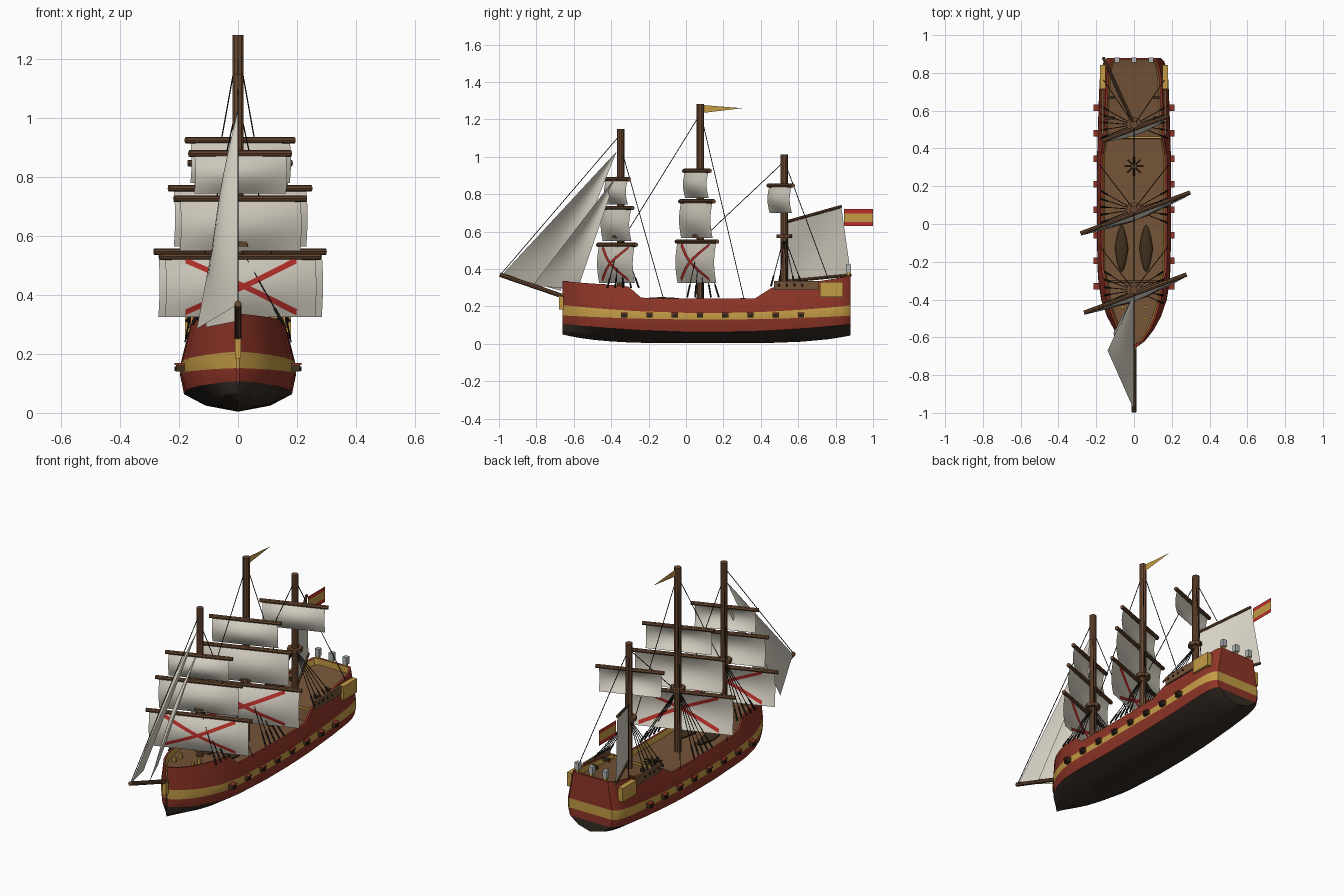
import bpy, bmesh, math
from mathutils import Vector as V, Matrix

cube = bpy.data.objects.get("Cube")
if cube:
    bpy.data.objects.remove(cube, do_unlink=True)


def material(name, *rgb):
    m = bpy.data.materials.new(name)
    m.use_nodes = True
    m.diffuse_color = (*rgb, 1)
    m.node_tree.nodes["Principled BSDF"].inputs["Base Color"].default_value = (*rgb, 1)
    return m


RED = material("hull red", .27, .035, .02)
GOLD = material("gold", .55, .33, .06)
TAR = material("tarred black", .035, .025, .018)
DECK = material("deck brown", .18, .09, .04)
WOOD = material("spar brown", .14, .065, .03)
SAIL = material("canvas", .7, .66, .57)
BRIGHT = material("bright red", .5, .03, .025)
GLASS = material("lantern grey", .42, .45, .45)
ROPE = material("rope dark", .015, .013, .012)
BOAT = material("boat brown", .05, .03, .013)


def finish(name, bm, mats, angle=35, weld=True):
    if weld:
        bmesh.ops.remove_doubles(bm, verts=bm.verts, dist=.0003)
        bmesh.ops.recalc_face_normals(bm, faces=bm.faces)
    me = bpy.data.meshes.new(name)
    bm.to_mesh(me)
    bm.free()
    for m in mats:
        me.materials.append(m)
    ob = bpy.data.objects.new(name, me)
    bpy.context.collection.objects.link(ob)
    bpy.ops.object.select_all(action='DESELECT')
    ob.select_set(True)
    bpy.context.view_layer.objects.active = ob
    bpy.ops.object.shade_smooth_by_angle(angle=math.radians(angle))
    return ob


def tube(bm, p, q, r, n=8, taper=1):
    p, q = V(p), V(q)
    rot = (q - p).to_track_quat('Z', 'Y').to_matrix().to_4x4()
    bmesh.ops.create_cone(bm, cap_ends=True, segments=n, radius1=r, radius2=r * taper,
                          depth=(q - p).length, matrix=Matrix.Translation((p + q) / 2) @ rot)


def box(bm, c, s):
    bmesh.ops.create_cube(bm, size=1, matrix=Matrix.Translation(c) @ Matrix.Diagonal((*s, 1)))


def tubes(name, mat, items, n=8):
    bm = bmesh.new()
    for p, q, r in items:
        tube(bm, p, q, r, n)
    return finish(name, bm, [mat], weld=False)


def boxes(name, mat, items):
    bm = bmesh.new()
    for c, s in items:
        box(bm, c, s)
    return finish(name, bm, [mat], weld=False)


# Hull: stations of (y, half width, rail height, deck height)
stations = [(-.66, .003, .337, .3), (-.62, .058, .332, .298), (-.56, .105, .327, .295),
            (-.49, .143, .322, .292), (-.4, .174, .315, .288), (-.31, .188, .307, .285),
            (-.3, .189, .3, .215), (-.24, .193, .247, .215), (0, .197, .242, .212),
            (.2, .197, .242, .212), (.37, .195, .244, .212), (.45, .193, .295, .215),
            (.46, .192, .3, .278), (.62, .188, .322, .295), (.76, .182, .343, .312),
            (.82, .174, .353, .32), (.86, .16, .362, .325), (.88, .14, .366, .328)]


def section(i):
    y, w, top, deck = stations[i]
    t = (y - .12) / .78
    keel, tar = .004 + .046 * t ** 4, .063 + .045 * t * t
    low, high = .13 + .022 * t * t, .165 + .043 * t * t
    rim = w * (.99 - 1.25 * (top - high))
    yi = y + (.018 if i == 0 else -.012 if i == len(stations) - 1 else 0)
    inner = max(rim - .012, .001)
    return [V(p) for p in ((0, y, keel), (w * .56, y, keel + .35 * (tar - keel)), (w * .93, y, tar),
                           (w, y, low), (w * .99, y, high), (rim, y, top), (inner, yi, top),
                           (max(inner - .008, .0005), yi, deck), (0, yi, deck))]


row_mats = [2, 2, 0, 1, 0, 0, 1, 3]
bm = bmesh.new()
sides = []
for s in (1, -1):
    grid = [[bm.verts.new((p.x * s, p.y, p.z)) for p in section(i)] for i in range(len(stations))]
    sides.append(grid)
    for a, b in zip(grid, grid[1:]):
        for k, m in enumerate(row_mats):
            bm.faces.new((a[k], b[k], b[k + 1], a[k + 1])).material_index = m
left, right = sides[0][-1], sides[1][-1]
for k, m in enumerate(row_mats[:-1]):
    ring = (left[k], left[k + 1], right[k + 1], right[k])
    bm.faces.new(ring if k else ring[:3]).material_index = m
finish("hull", bm, [RED, GOLD, TAR, DECK], 25)

# Hull fittings
PORTS = [-.33 + .135 * i for i in range(8)]
boxes("gun_ports", BOAT, [((s * .193, y, .152), (.034, .034, .022)) for s in (1, -1) for y in PORTS])
boxes("gun_port_lids", RED, [((s * .195, y, .166), (.04, .036, .006)) for s in (1, -1) for y in PORTS])
tubes("gun_barrels", ROPE, [((s * .18, y, .15), (s * .215, y, .15), .008) for s in (1, -1) for y in PORTS])
boxes("quarter_galleries", GOLD, [((s * .165, .778, .29), (.03, .125, .08)) for s in (1, -1)])
boxes("quarter_rails", DECK, [((s * .165, .59, .312), (.012, .24, .048)) for s in (1, -1)])
boxes("deck_break_rail", GOLD, [((0, .458, .284), (.31, .01, .012))])
boxes("figurehead", GOLD, [((0, -.665, .225), (.02, .03, .08))])
boxes("deck_guns", BOAT, [((s * .125, y, .312), (.05, .016, .018)) for s in (1, -1) for y in (.56, .67)])
boxes("bow_bitts", GOLD, [((s * .06, y, .305), (.016, .016, .03)) for s in (1, -1) for y in (-.5, -.44)])

# Stern lanterns
X3 = (-.09, 0, .09)
boxes("stern_lanterns", GLASS, [((x, .868, .403), (.026, .026, .042)) for x in X3])
boxes("lantern_brackets", GOLD, [((x, .868, .374), (.016, .016, .016)) for x in X3])

# Ship's boats, pointed at both ends
bm = bmesh.new()
for x in (-.066, .064):
    new = bmesh.ops.create_uvsphere(bm, u_segments=12, v_segments=8, radius=1)["verts"]
    for v in new:
        v.co = V((x + v.co.x * .036 * (1 - .35 * abs(v.co.y)), -.13 + v.co.y * .125, .232 + v.co.z * .018))
finish("ship_boats", bm, [BOAT], weld=False)

# Capstan with bars
tubes("capstan", WOOD, [((0, .305, .21), (0, .305, .245), .014)])
tubes("capstan_bars", BOAT, [((0, .305, .238), (.05 * math.cos(a), .305 + .05 * math.sin(a), .238), .004)
                             for a in (i * math.pi / 4 for i in range(8))])

# Masts, tops and bowsprit
FORE, MAIN, MIZZEN = -.35, .077, .525
masts = {"fore": (FORE, 1.15, .3), "main": (MAIN, 1.283, .25), "mizzen": (MIZZEN, 1.012, .31)}
shrouds = []
for name, (y, top, rail) in masts.items():
    tubes(name + "_mast", WOOD, [((0, y, .2), (0, y, top), .02)], 10)
    tubes(name + "_top", WOOD, [((0, y, .565), (0, y, .585), .042)])
    for s in (1, -1):
        for i in range(5):
            foot = (s * (.155 if name == "fore" else .175), y - .07 + .042 * i, rail)
            shrouds.append(((0, y, .575), foot, .0022))
            mid = V(foot).lerp(V((0, y, .575)), .2)
            shrouds.append((foot, mid, .005))
tubes("bowsprit", WOOD, [((0, -.6, .235), (0, -.995, .37), .012)])
tubes("shrouds", ROPE, shrouds, 5)

# Stays
stays = [((0, FORE, 1.12), (0, -.99, .372)), ((0, MAIN, 1.23), (0, FORE + .05, .62)),
         ((0, MIZZEN, .975), (0, MAIN + .05, .6))]
for s in (1, -1):
    stays += [((0, FORE, 1.06), (s * .18, -.12, .24)), ((0, MAIN, 1.24), (s * .18, .31, .24)),
              ((0, MIZZEN, .98), (s * .16, .76, .35))]
tubes("stays", ROPE, [(p, q, .0022) for p, q in stays], 5)


# Sails: bilinear sheets with a belly, optionally carrying a diagonal cross
def sheet(name, corners, belly, edge=0, cross=False, n=10):
    a, b, c, d = map(V, corners)
    belly = V(belly)

    def point(u, v):
        swell = (edge + (1 - edge) * math.sin(math.pi * u)) * math.sin(math.pi * v)
        return a.lerp(b, u).lerp(d.lerp(c, u), v) + belly * swell

    bm = bmesh.new()
    g = [[bm.verts.new(point(i / n, j / n)) for j in range(n + 1)] for i in range(n + 1)]
    for i in range(n):
        for j in range(n):
            bm.faces.new((g[i][j], g[i + 1][j], g[i + 1][j + 1], g[i][j + 1]))
    if cross:
        for flip in (False, True):
            for side in (.004, -.004):
                off = belly.normalized() * side
                strip = []
                for i in range(n + 1):
                    t = i / n
                    u, v = .13 + .74 * t, .06 + .86 * (1 - t if flip else t)
                    strip.append([bm.verts.new(point(u, v + h) + off) for h in (-.05, .05)])
                for p, q in zip(strip, strip[1:]):
                    bm.faces.new((p[0], q[0], q[1], p[1])).material_index = 1
    return finish(name, bm, [SAIL, BRIGHT], 60)


# Square sails: (name, mast y, yard height, half yard, half sail, foot height, cross)
ANGLE = math.radians(20.5)
ALONG, AHEAD = V((math.cos(ANGLE), math.sin(ANGLE), 0)), V((math.sin(ANGLE), -math.cos(ANGLE), 0))
square = [("fore_course", FORE, .53, .29, .272, .325, True),
          ("fore_topsail", FORE, .727, .238, .218, .55, False),
          ("fore_topgallant", FORE, .88, .184, .166, .745, False),
          ("main_course", MAIN, .547, .31, .296, .325, True),
          ("main_topsail", MAIN, .762, .258, .24, .565, False),
          ("main_topgallant", MAIN, .925, .197, .18, .78, False),
          ("mizzen_topsail", MIZZEN, .847, .187, .17, .7, False)]
for name, y, z, yard, half, foot, cross in square:
    c = V((0, y, z)) + AHEAD * .02
    tubes(name + "_yard", WOOD, [(c - ALONG * yard, c + ALONG * yard, .0115)])
    low = V((0, 0, foot - z))
    l, r = c - ALONG * half, c + ALONG * half
    sheet(name, (l, r, r + low, l + low), AHEAD * .035, .35, cross)

# Jibs
head = (0, FORE - .02, 1.03)
sheet("outer_jib", ((0, -.985, .368), (-.14, -.67, .285), head, head), (-.03, 0, 0))
head = (0, FORE - .02, .9)
sheet("inner_jib", ((0, -.82, .312), (-.11, -.58, .29), head, head), (-.025, 0, 0))

# Fore-and-aft sail on the mizzen
peak, clew = V((-.138, .83, .735)), V((-.163, .882, .368))
throat, tack = V((-.008, .545, .655)), V((-.008, .545, .335))
sheet("spanker", (throat, peak, clew, tack), (-.012, -.005, 0))
tubes("spanker_spars", WOOD, [(throat, peak, .008), (tack, clew, .008)])

# Ensign with a broad middle stripe
bm = bmesh.new()
for low, high, m in ((.63, .652, 0), (.652, .698, 1), (.698, .72, 0)):
    f = bm.faces.new([bm.verts.new((-.14, y, z)) for y, z in
                      ((.845, low), (1, low), (1, high), (.845, high))])
    f.material_index = m
finish("ensign", bm, [BRIGHT, GOLD])

# Masthead pennant
bm = bmesh.new()
bm.faces.new([bm.verts.new((0, y, z)) for y, z in ((.09, 1.235), (.3, 1.26), (.09, 1.277))])
finish("pennant", bm, [GOLD])
